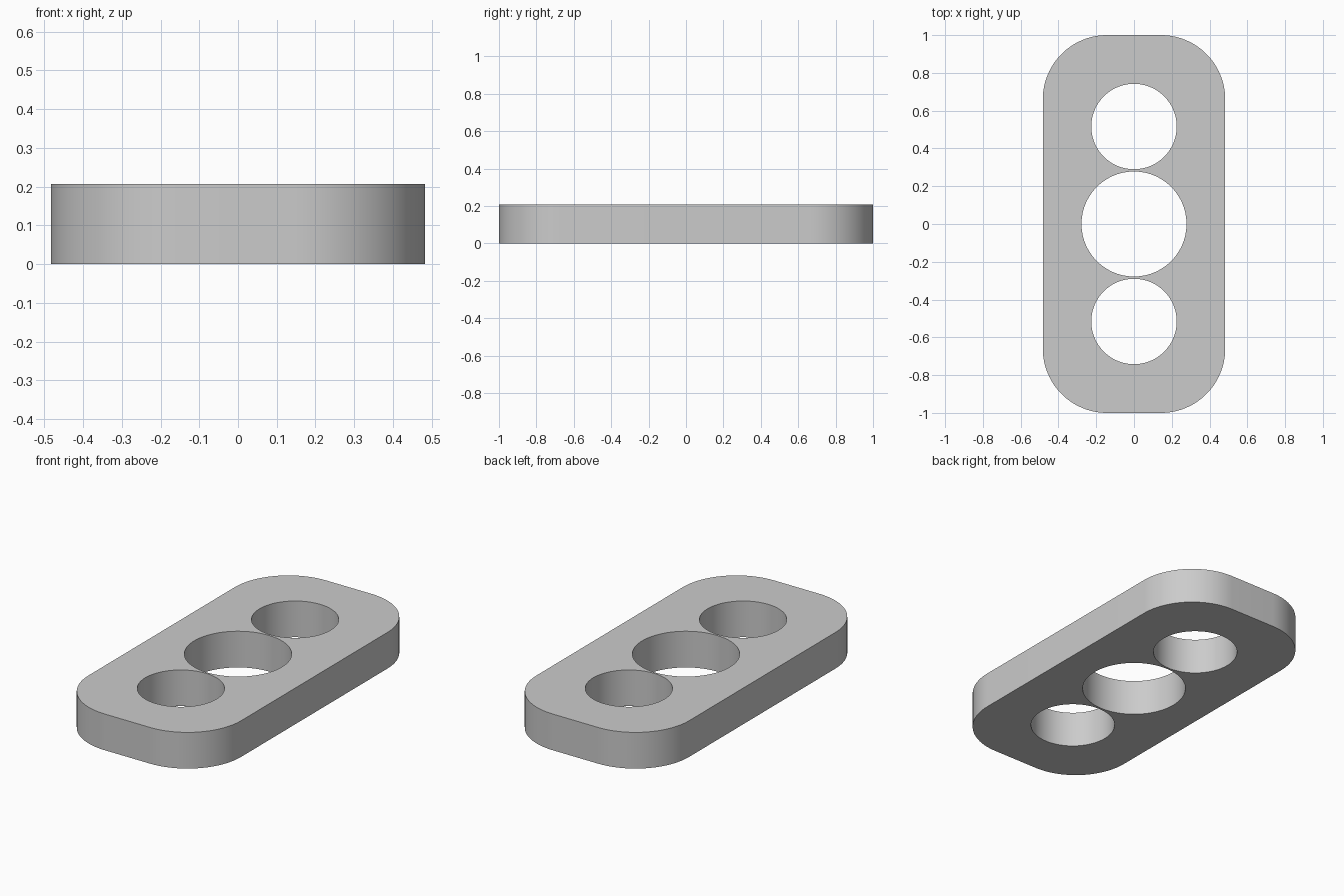
import bpy
import bmesh
from math import cos, sin, pi, radians

cube = bpy.data.objects.get("Cube")
if cube:
    bpy.data.objects.remove(cube, do_unlink=True)

HALF_X, HALF_Y, HEIGHT = 0.483, 1.0, 0.207
CORNER = 0.34


def arc(cx, cy, radius, start, sweep, steps):
    """Points along a circular arc, both ends included."""
    return [(cx + radius * cos(start + sweep * i / steps),
             cy + radius * sin(start + sweep * i / steps)) for i in range(steps + 1)]


def add_loop(curve, points):
    spline = curve.splines.new('POLY')
    spline.points.add(len(points) - 1)
    for p, (x, y) in zip(spline.points, points):
        p.co = (x, y, 0, 1)
    spline.use_cyclic_u = True


# Flat profile: rounded rectangle outline
profile = bpy.data.curves.new("plate_profile", 'CURVE')
profile.dimensions = '2D'
profile.fill_mode = 'BOTH'
profile.extrude = HEIGHT / 2
outline = []
for i, (sx, sy) in enumerate([(1, 1), (-1, 1), (-1, -1), (1, -1)]):
    outline += arc(sx * (HALF_X - CORNER), sy * (HALF_Y - CORNER),
                   CORNER, i * pi / 2, pi / 2, 24)
add_loop(profile, outline)

# Three round through-holes, the middle one larger
for y, radius in [(-0.516, 0.226), (0, 0.278), (0.516, 0.226)]:
    add_loop(profile, arc(0, y, radius, 0, 2 * pi, 96)[:-1])

# Turn the extruded profile into a welded mesh standing on the ground
plate = bpy.data.objects.new("plate", profile)
bpy.context.collection.objects.link(plate)
bpy.ops.object.select_all(action='DESELECT')
plate.select_set(True)
bpy.context.view_layer.objects.active = plate
bpy.ops.object.convert(target='MESH')
plate = bpy.context.object
plate.name = "plate"

bm = bmesh.new()
bm.from_mesh(plate.data)
bmesh.ops.remove_doubles(bm, verts=bm.verts, dist=0.0005)
bmesh.ops.translate(bm, verts=bm.verts, vec=(0, 0, HEIGHT / 2))
bmesh.ops.recalc_face_normals(bm, faces=bm.faces)
bm.to_mesh(plate.data)
bm.free()
bpy.ops.object.shade_smooth_by_angle(angle=radians(30))

# Plain grey finish
grey = bpy.data.materials.new("light_grey")
grey.use_nodes = True
color = (0.6, 0.6, 0.6, 1)
grey.diffuse_color = color
grey.node_tree.nodes["Principled BSDF"].inputs["Base Color"].default_value = color
plate.data.materials.clear()
plate.data.materials.append(grey)
